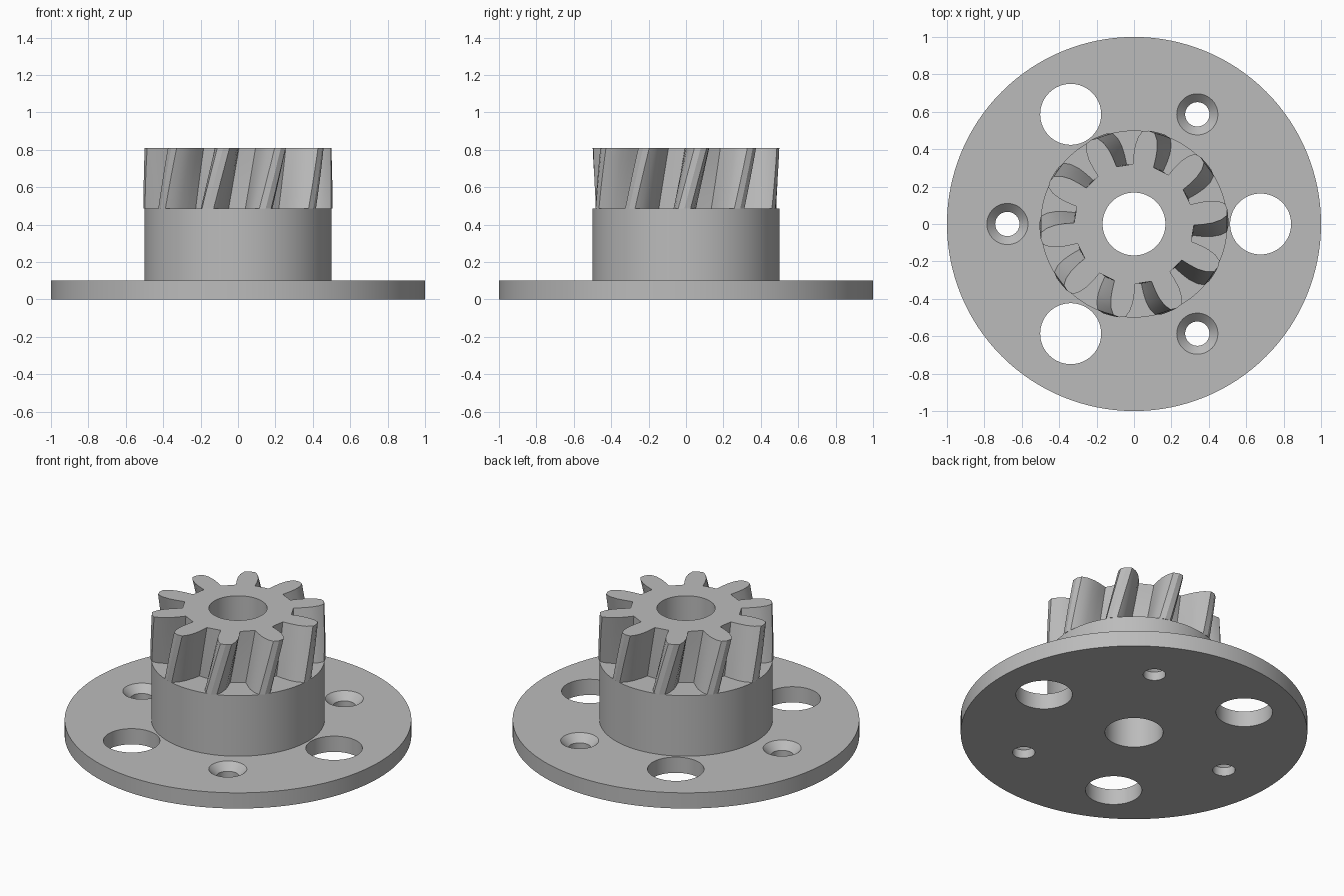
import bpy, bmesh
from math import cos, sin, pi, radians

if "Cube" in bpy.data.objects:
    bpy.data.objects.remove(bpy.data.objects["Cube"], do_unlink=True)

grey = bpy.data.materials.new("plain grey")
grey.use_nodes = True
grey.diffuse_color = (0.5, 0.5, 0.5, 1)
grey.node_tree.nodes["Principled BSDF"].inputs["Base Color"].default_value = (0.5, 0.5, 0.5, 1)


def loft(name, rings):
    """Solid through matching rings of points, capped at both ends."""
    bm = bmesh.new()
    loops = [[bm.verts.new(p) for p in ring] for ring in rings]
    n = len(loops[0])
    for low, high in zip(loops, loops[1:]):
        for i in range(n):
            j = (i + 1) % n
            bm.faces.new((low[i], low[j], high[j], high[i]))
    bm.faces.new(loops[0][::-1])
    bm.faces.new(loops[-1])
    mesh = bpy.data.meshes.new(name)
    bm.to_mesh(mesh)
    bm.free()
    mesh.materials.append(grey)
    obj = bpy.data.objects.new(name, mesh)
    bpy.context.collection.objects.link(obj)
    return obj


def turned(name, profile, x=0, y=0, sides=64):
    """Round solid from (radius, height) pairs."""
    return loft(name, [[(x + r * cos(2 * pi * i / sides), y + r * sin(2 * pi * i / sides), z)
                        for i in range(sides)] for r, z in profile])


def cut(obj, cutters):
    for c in cutters:
        c.hide_render = True
        mod = obj.modifiers.new("hole", "BOOLEAN")
        mod.operation = "DIFFERENCE"
        mod.solver = "EXACT"
        mod.object = c
    bpy.context.view_layer.objects.active = obj
    for mod in list(obj.modifiers):
        bpy.ops.object.modifier_apply(modifier=mod.name)


FLANGE_TOP, HUB_TOP, GEAR_TOP = 0.1, 0.485, 0.81
PITCH = 0.677

# Base flange, hub and helical gear as solids
flange = turned("flange", [(1, 0), (1, FLANGE_TOP)], sides=128)
hub = turned("hub", [(0.5, FLANGE_TOP), (0.5, HUB_TOP)], sides=96)

TEETH, STEPS, TWIST = 10, 6, radians(10)
flank = [(0.32, 10), (0.37, 9.3), (0.42, 8.2), (0.465, 6.3), (0.498, 3.8)]
tooth = ([(r, -a) for r, a in flank] + [(0.505, 0)]
         + [(r, a) for r, a in reversed(flank)] + [(0.317, 18)])
rings = []
for s in range(STEPS + 1):
    t = s / STEPS
    z = HUB_TOP + t * (GEAR_TOP - HUB_TOP)
    turn = radians(-1) + t * TWIST
    rings.append([(r * cos(b), r * sin(b), z) for k in range(TEETH) for r, a in tooth
                  for b in [turn + 2 * pi * k / TEETH + radians(a)]])
gear = loft("helical_gear", rings)

# Centre bore, large round holes and countersunk screw holes
bore = turned("bore_cutter", [(0.168, -0.2), (0.168, 1)])
holes = []
for k in range(3):
    a = 2 * pi * k / 3
    x, y = PITCH * cos(a), PITCH * sin(a)
    holes.append(turned("large_hole_cutter", [(0.163, -0.1), (0.163, 0.2)], x, y))
    holes.append(turned("screw_hole_cutter",
                        [(0.065, -0.1), (0.065, 0.055), (0.11, FLANGE_TOP), (0.13, 0.12)],
                        -x, -y, 48))
cut(flange, [bore] + holes)
cut(hub, [bore])
cut(gear, [bore])
for c in [bore] + holes:
    bpy.data.objects.remove(c, do_unlink=True)

# Smooth round walls, crisp rims
for obj in (flange, hub, gear):
    bpy.ops.object.select_all(action="DESELECT")
    obj.select_set(True)
    bpy.context.view_layer.objects.active = obj
    bpy.ops.object.shade_smooth_by_angle(angle=radians(25))
